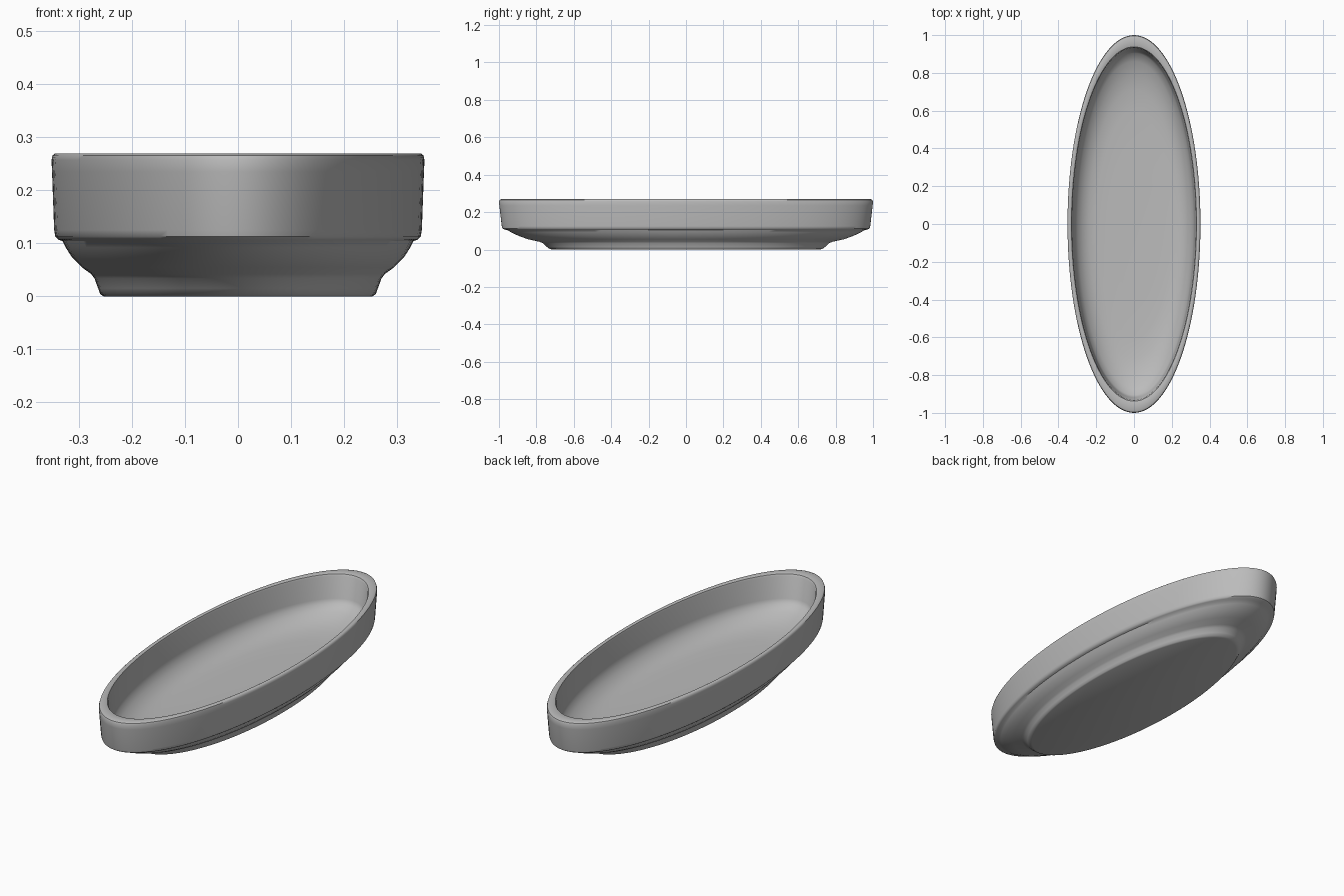
import bpy, bmesh, math

cube = bpy.data.objects.get("Cube")
if cube:
    bpy.data.objects.remove(cube)

SEGMENTS = 128

# Single glaze colour
glaze = bpy.data.materials.new("grey_glaze")
glaze.use_nodes = True
colour = (0.5, 0.5, 0.5, 1)
glaze.diffuse_color = colour
glaze.node_tree.nodes["Principled BSDF"].inputs["Base Color"].default_value = colour

# Half widths across x and y, and height, from the underside round to the floor
outside = [
    (.254, .715, 0), (.26, .73, .004), (.264, .745, .015), (.271, .765, .034),
    (.277, .785, .042), (.295, .845, .055), (.313, .895, .073), (.325, .935, .092),
    (.331, .955, .104), (.339, .972, .107), (.345, .982, .113), (.347, .985, .125),
    (.351, .998, .235), (.352, 1.0, .257), (.350, .996, .266), (.345, .985, .27),
]
inside = [
    (.337, .95, .27), (.331, .938, .267), (.328, .932, .258), (.320, .918, .15),
    (.314, .905, .128), (.298, .86, .105), (.272, .79, .082), (.240, .71, .068),
    (.20, .60, .061), (.12, .36, .06),
]

# Elliptical dish body
bm = bmesh.new()
rings = []
for rx, ry, z in outside + inside:
    angles = [2 * math.pi * i / SEGMENTS for i in range(SEGMENTS)]
    rings.append([bm.verts.new((rx * math.cos(a), ry * math.sin(a), z)) for a in angles])
for low, high in zip(rings, rings[1:]):
    for i in range(SEGMENTS):
        j = (i + 1) % SEGMENTS
        bm.faces.new((low[i], low[j], high[j], high[i]))

# Flat underside and dish floor
bm.faces.new(rings[0][::-1])
bm.faces.new(rings[-1])
bmesh.ops.recalc_face_normals(bm, faces=bm.faces)
mesh = bpy.data.meshes.new("oval_dish")
bm.to_mesh(mesh)
bm.free()

dish = bpy.data.objects.new("oval_dish", mesh)
bpy.context.collection.objects.link(dish)
mesh.materials.append(glaze)
bpy.context.view_layer.objects.active = dish
dish.select_set(True)
bpy.ops.object.shade_smooth_by_angle(angle=math.radians(40))
